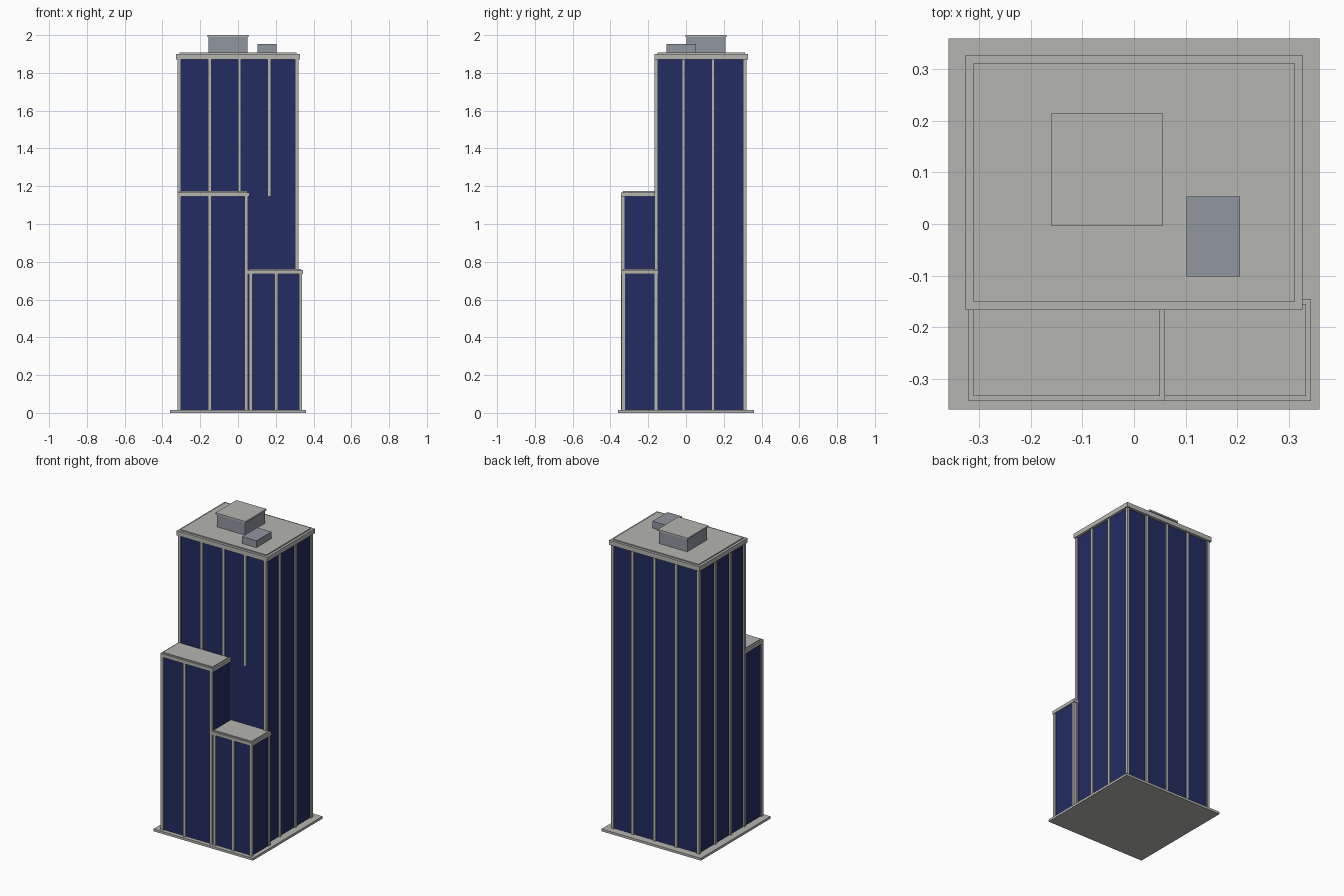
import bpy
import bmesh
from mathutils import Vector

cube = bpy.data.objects.get("Cube")
if cube:
    bpy.data.objects.remove(cube, do_unlink=True)


def material(name, colour):
    mat = bpy.data.materials.new(name)
    mat.use_nodes = True
    mat.diffuse_color = (*colour, 1)
    mat.node_tree.nodes["Principled BSDF"].inputs["Base Color"].default_value = (*colour, 1)
    return mat


concrete = material("pale concrete", (0.46, 0.46, 0.44))
glass = material("navy glass", (0.016, 0.025, 0.12))
metal = material("blue grey metal", (0.28, 0.30, 0.35))


def boxes(name, mat, spans):
    """One object made of boxes, each given as x, y and z ranges."""
    bm = bmesh.new()
    for span in spans:
        low, high = Vector(s[0] for s in span), Vector(s[1] for s in span)
        verts = bmesh.ops.create_cube(bm, size=1)["verts"]
        bmesh.ops.scale(bm, vec=high - low, verts=verts)
        bmesh.ops.translate(bm, vec=(low + high) / 2, verts=verts)
    mesh = bpy.data.meshes.new(name)
    bm.to_mesh(mesh)
    bm.free()
    mesh.materials.append(mat)
    obj = bpy.data.objects.new(name, mesh)
    bpy.context.collection.objects.link(obj)
    return obj


def bar(x, y, z0, z1, half=0.009):
    return ((x - half, x + half), (y - half, y + half), (z0, z1))


def roof(name, x, y, z0, z1, z2):
    """Wide edge band with a slightly inset slab on top."""
    inset = 0.01 if z1 < 1.5 else 0.016
    boxes(name + "_roof_band", concrete, [(x, y, (z0, z1))])
    boxes(name + "_roof_slab", concrete,
          [((x[0] + inset, x[1] - inset), (y[0] + inset, y[1] - inset), (z1, z2))])


GROUND = 0.015
boxes("base_plate", concrete, [((-0.36, 0.36), (-0.36, 0.36), (0, GROUND))])

# Main tower
boxes("tower_glass", glass, [((-0.31, 0.31), (-0.157, 0.31), (GROUND, 1.87))])
roof("tower", (-0.327, 0.327), (-0.167, 0.328), 1.87, 1.90, 1.907)
columns = (-0.15, 0.008, 0.165)
bars = [bar(x, y, GROUND, 1.87) for x in (-0.31, 0.31) for y in (-0.157, -0.013, 0.143, 0.31)]
bars += [bar(x, 0.31, GROUND, 1.87) for x in columns]
bars += [bar(x, -0.157, 1.145, 1.87) for x in columns]
boxes("tower_mullions", concrete, bars)

# Tall front wing
boxes("tall_wing_glass", glass, [((-0.31, 0.045), (-0.334, -0.15), (GROUND, 1.145))])
roof("tall_wing", (-0.321, 0.06), (-0.343, -0.157), 1.145, 1.168, 1.174)
boxes("tall_wing_mullions", concrete,
      [bar(x, -0.334, GROUND, 1.145) for x in (-0.31, -0.15, 0.043)])

# Short front wing
boxes("short_wing_glass", glass, [((0.04, 0.333), (-0.333, -0.155), (GROUND, 0.735))])
roof("short_wing", (0.048, 0.343), (-0.343, -0.145), 0.735, 0.756, 0.763)
bars = [bar(x, -0.333, GROUND, 0.735) for x in (0.067, 0.203, 0.331)]
bars.append(bar(0.331, -0.157, GROUND, 0.735))
boxes("short_wing_mullions", concrete, bars)

# Rooftop machinery
boxes("plant_room", metal, [((-0.155, 0.05), (0.003, 0.208), (1.907, 1.99))])
boxes("plant_room_cap", concrete, [((-0.161, 0.056), (-0.003, 0.214), (1.99, 2.0))])
boxes("vent_box", metal, [((0.102, 0.205), (-0.102, 0.053), (1.907, 1.952))])
